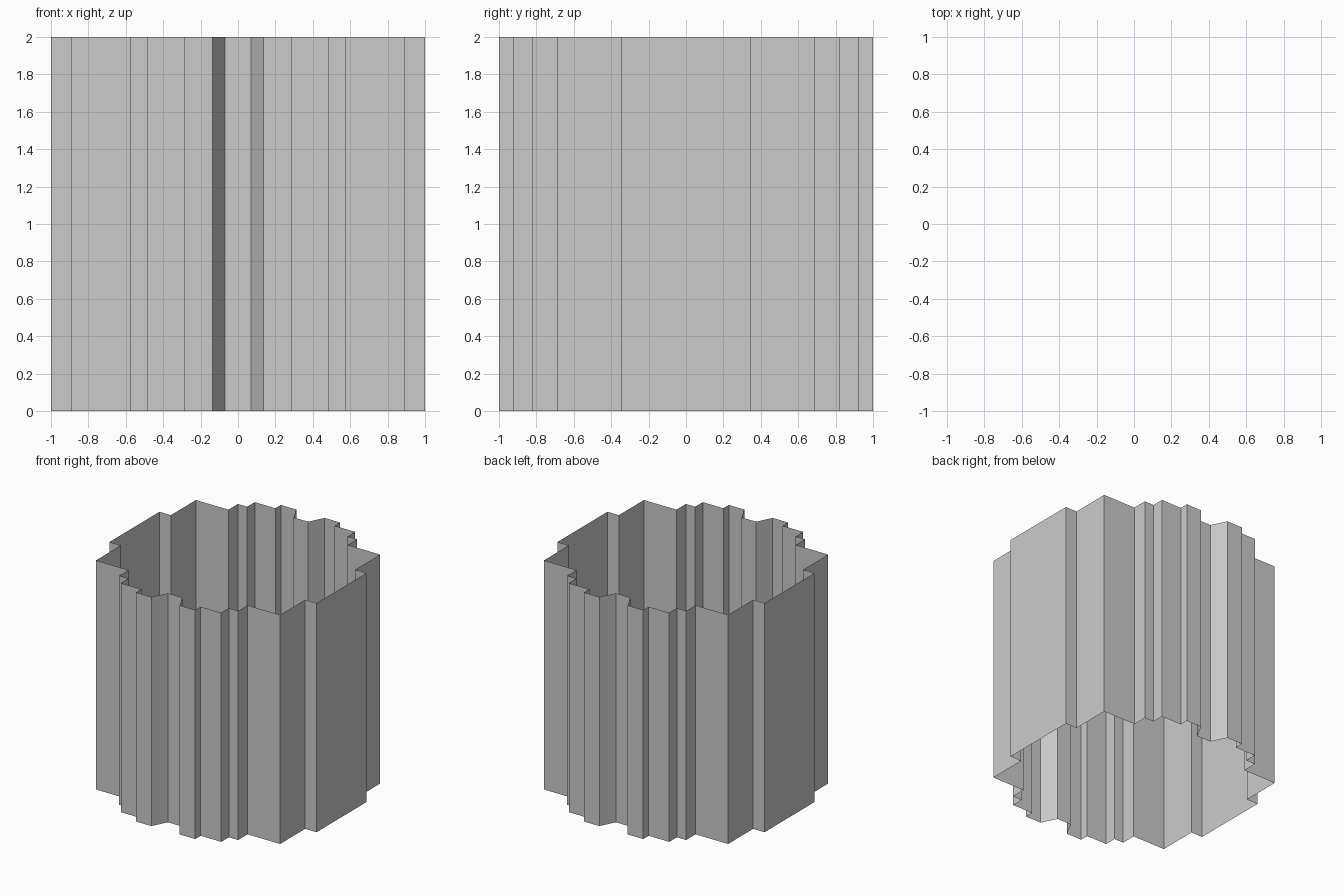
import bpy
import bmesh

if "Cube" in bpy.data.objects:
    bpy.data.objects.remove(bpy.data.objects["Cube"])

HEIGHT = 2.0

# One quadrant of the stepped outline, counter-clockwise from the right side
quarter = [(1.0, 0.345), (0.89, 0.345), (0.89, 0.69), (0.575, 0.69),
           (0.575, 0.82), (0.485, 0.82), (0.485, 0.925), (0.287, 0.925),
           (0.287, 1.0), (0.137, 1.0), (0.07, 0.867)]

# Mirror to the back half, then rotate by 180 degrees for the front half
half = quarter + [(-x, y) for x, y in reversed(quarter)]
outline = half + [(-x, -y) for x, y in half]

# Open, thin-walled shell: extrude the closed outline upwards
bm = bmesh.new()
ring = [bm.verts.new((x, y, 0)) for x, y in outline]
edges = [bm.edges.new((a, b)) for a, b in zip(ring, ring[1:] + ring[:1])]
result = bmesh.ops.extrude_edge_only(bm, edges=edges)
top = [v for v in result["geom"] if isinstance(v, bmesh.types.BMVert)]
bmesh.ops.translate(bm, verts=top, vec=(0, 0, HEIGHT))

# Point the wall faces outwards, judged from the flat right side
bmesh.ops.recalc_face_normals(bm, faces=bm.faces)
bm.normal_update()
side = max(bm.faces, key=lambda f: f.calc_center_median().x)
if side.normal.x < 0:
    bmesh.ops.reverse_faces(bm, faces=bm.faces)

mesh = bpy.data.meshes.new("stepped_wall")
bm.to_mesh(mesh)
bm.free()
wall = bpy.data.objects.new("stepped_wall", mesh)
bpy.context.collection.objects.link(wall)
